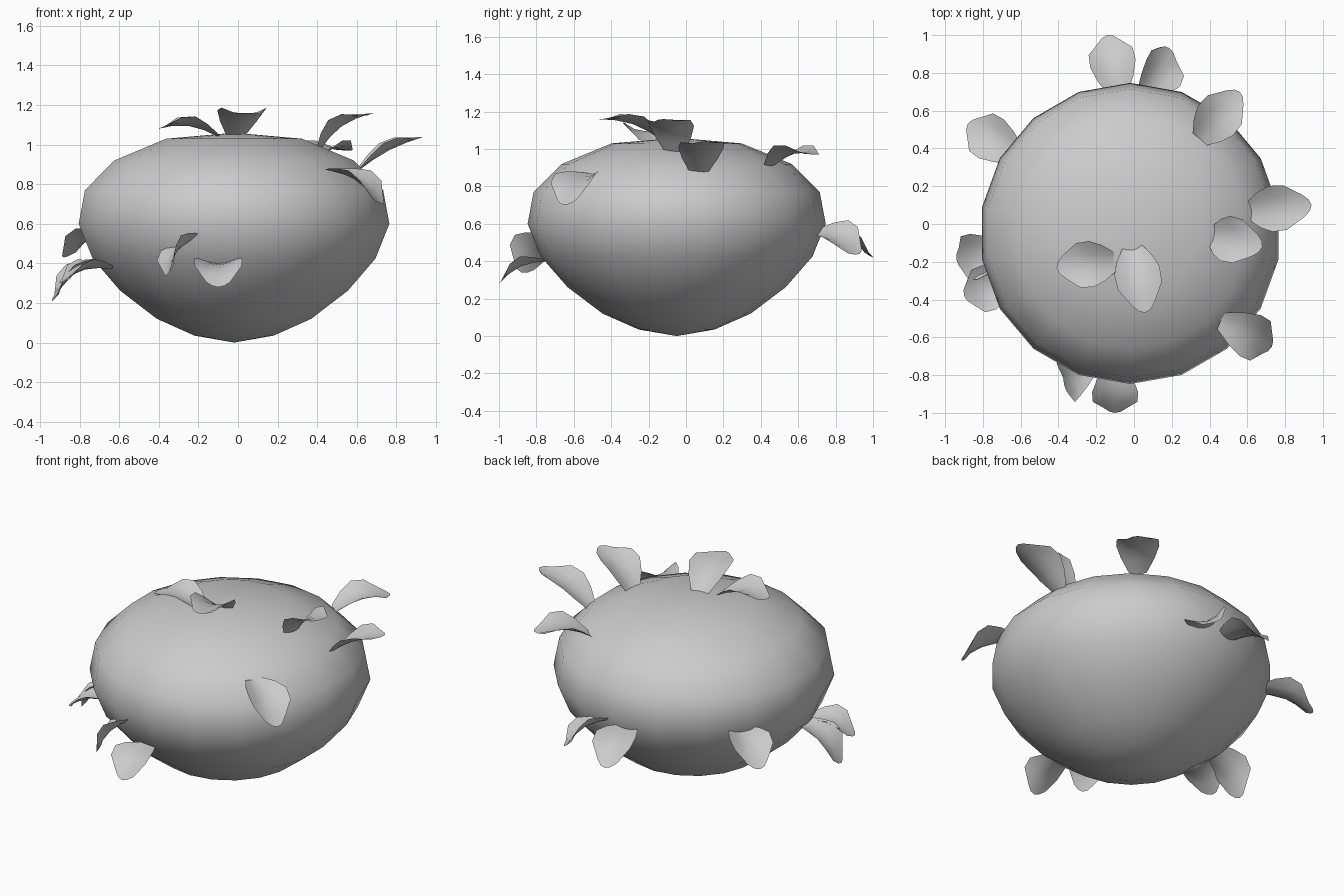
import bpy, bmesh, math
from mathutils import Vector

if "Cube" in bpy.data.objects:
    bpy.data.objects.remove(bpy.data.objects["Cube"])


def make_object(name, bm):
    bmesh.ops.recalc_face_normals(bm, faces=bm.faces)
    mesh = bpy.data.meshes.new(name)
    bm.to_mesh(mesh)
    bm.free()
    for p in mesh.polygons:
        p.use_smooth = True
    ob = bpy.data.objects.new(name, mesh)
    bpy.context.collection.objects.link(ob)
    return ob


# Body: 18-sided squashed ball, fuller at the top (radius, height)
SIDES = 18
CX, CY = -0.02, -0.05
profile = [(0.203, 0.035), (0.396, 0.12), (0.584, 0.262), (0.726, 0.425),
           (0.797, 0.60), (0.765, 0.77), (0.614, 0.92), (0.348, 1.03)]
bm = bmesh.new()
rings = []
for r, z in profile:
    rings.append([bm.verts.new((CX + r * math.sin(2 * math.pi * i / SIDES),
                                CY + r * math.cos(2 * math.pi * i / SIDES), z))
                  for i in range(SIDES)])
bottom = bm.verts.new((CX, CY, 0.0))
top = bm.verts.new((CX, CY, 1.06))
for i in range(SIDES):
    j = (i + 1) % SIDES
    for a, b in zip(rings, rings[1:]):
        bm.faces.new((a[i], a[j], b[j], b[i]))
    bm.faces.new((bottom, rings[0][j], rings[0][i]))
    bm.faces.new((top, rings[-1][i], rings[-1][j]))
make_object("body", bm)


# Petal: cupped sheet, arched from a narrow base to a blunt tip
HALF_WIDTHS = [0.05, 0.095, 0.122, 0.118, 0.06]
ACROSS = [-1, -0.5, 0, 0.5, 1]


def petal(name, base, tip, hint=(0, 0, 1), arch=0.035, cup=0.05):
    base, tip = Vector(base), Vector(tip)
    d = tip - base
    side = d.cross(Vector(hint)).normalized()
    up = side.cross(d).normalized()
    bm = bmesh.new()
    rows = []
    for k, w in enumerate(HALF_WIDTHS):
        u = k / (len(HALF_WIDTHS) - 1)
        row = []
        for v in ACROSS:
            lift = arch * math.sin(math.pi * u) + cup * v * v * (w / 0.122) ** 2
            back = 0.12 * u * v * v          # rounds the tip corners
            row.append(bm.verts.new(base + d * (u - back) + side * (w * v) + up * lift))
        rows.append(row)
    for a, b in zip(rows, rows[1:]):
        for i in range(len(ACROSS) - 1):
            bm.faces.new((a[i], a[i + 1], b[i + 1], b[i]))
    make_object(name, bm)


# Upper petals
petal("top_petal_front", (-0.01, -0.12, 1.04), (0.06, -0.47, 1.16))
petal("top_petal_left", (-0.10, -0.20, 1.04), (-0.41, -0.23, 1.08))
petal("upper_petal_right_a", (0.41, -0.06, 0.97), (0.68, -0.12, 1.16))
petal("upper_petal_right_b", (0.61, 0.07, 0.87), (0.94, 0.10, 1.04), arch=0.02)
petal("upper_petal_back", (0.35, 0.45, 0.91), (0.56, 0.70, 0.97))
petal("upper_petal_front", (0.46, -0.51, 0.87), (0.73, -0.65, 0.70))
# Lower petals
petal("lower_petal_back_a", (-0.08, 0.68, 0.54), (-0.14, 1.0, 0.42))
petal("lower_petal_back_b", (0.05, 0.68, 0.55), (0.19, 0.93, 0.44), hint=(0.5, 0, 1))
petal("lower_petal_left_back", (-0.61, 0.36, 0.55), (-0.88, 0.53, 0.43))
petal("lower_petal_left_a", (-0.68, -0.14, 0.42), (-0.94, -0.19, 0.21))
petal("lower_petal_left_b", (-0.63, -0.29, 0.37), (-0.90, -0.38, 0.30))
petal("lower_petal_front_a", (-0.21, -0.74, 0.53), (-0.36, -0.88, 0.34), hint=(-0.8, -0.2, 0.5))
petal("lower_petal_front_b", (-0.10, -0.74, 0.40), (-0.10, -1.0, 0.28))
